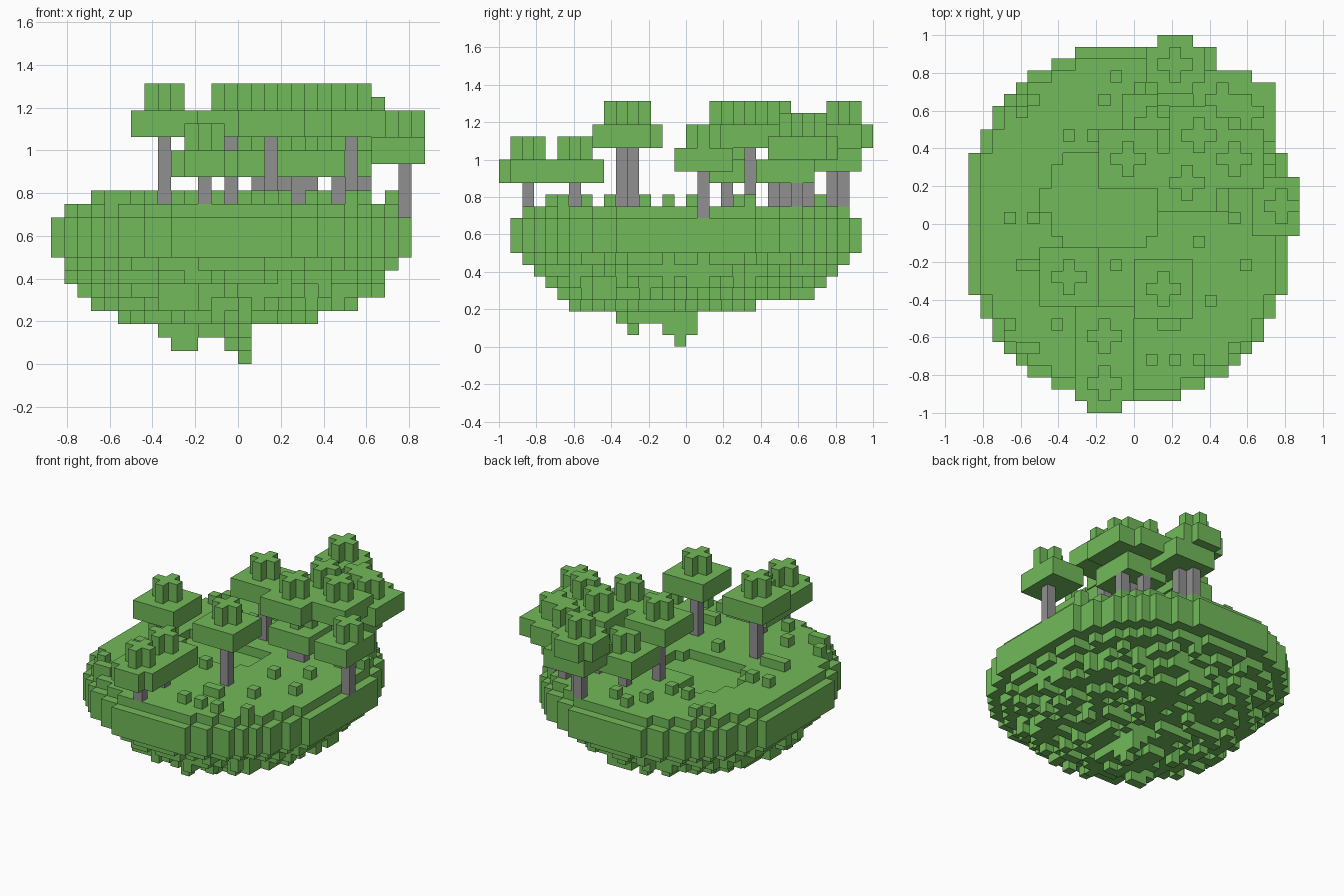
import bpy
import bmesh
import math
import random
from mathutils import Vector

random.seed(4)
UNIT = 1 / 16

cube = bpy.data.objects.get("Cube")
if cube:
    bpy.data.objects.remove(cube, do_unlink=True)


def make_material(name, colour):
    mat = bpy.data.materials.new(name)
    mat.use_nodes = True
    mat.diffuse_color = colour
    mat.node_tree.nodes["Principled BSDF"].inputs["Base Color"].default_value = colour
    return mat


def build_blocks(name, cells, material):
    """Skin a set of grid cells with only its outer faces."""
    bm = bmesh.new()
    for cell in cells:
        for axis in range(3):
            for sign in (-1, 1):
                step = [0, 0, 0]
                step[axis] = sign
                if tuple(c + s for c, s in zip(cell, step)) in cells:
                    continue
                normal = Vector(step)
                u = Vector((0, 0, 0))
                u[(axis + 1) % 3] = 1
                v = normal.cross(u)
                centre = Vector(cell) + Vector((.5, .5, .5)) + normal / 2
                ring = [centre + (u * a + v * b) / 2
                        for a, b in ((-1, -1), (1, -1), (1, 1), (-1, 1))]
                bm.faces.new([bm.verts.new(p * UNIT) for p in ring])
    bmesh.ops.remove_doubles(bm, verts=bm.verts[:], dist=UNIT / 100)
    bmesh.ops.dissolve_limit(bm, angle_limit=math.radians(1),
                             verts=bm.verts[:], edges=bm.edges[:])
    mesh = bpy.data.meshes.new(name)
    bm.to_mesh(mesh)
    bm.free()
    mesh.materials.append(material)
    obj = bpy.data.objects.new(name, mesh)
    bpy.context.collection.objects.link(obj)
    return obj


green = make_material("leaf green", (.168, .49, .103, 1))
grey = make_material("trunk grey", (.28, .28, .28, 1))


# Floating island: oval rim, inset top layer, ragged bowl underneath
def radius_squared(i, j):
    return ((i + 1) / 14) ** 2 + ((j + .5) / 15.2) ** 2


footprint = {(i, j) for i in range(-14, 13) for j in range(-15, 15)
             if radius_squared(i, j) < 1.01}
SIDES = ((1, 0), (-1, 0), (0, 1), (0, -1))
inner = {(i, j) for i, j in footprint
         if all((i + a, j + b) in footprint for a, b in SIDES)}

island = set()
for i, j in sorted(footprint):
    r2 = radius_squared(i, j)
    depth = max(4.4, 1.4 + 7.4 * r2)
    depth -= 2 * math.exp(-((i + 3) ** 2 + (j + 3) ** 2) / 36)
    if r2 < .75:
        depth += random.choice((-.6, 0, .6))
    bottom = max(2, min(8, round(depth)))
    for k in range(bottom, 12 if (i, j) in inner else 11):
        island.add((i, j, k))

# Hanging tips below the bowl
for i, j, low in ((0, -1, 0), (-1, -1, 1), (0, 0, 1), (0, -2, 1),
                  (-4, -5, 1), (-5, -5, 1), (4, 5, 3)):
    island.update((i, j, k) for k in range(low, 6))

# Shallow hollow in the meadow, one run per row
hollow_runs = [(-6, 1), (-7, 2), (-7, 2), (-8, 2), (-8, 2), (-7, -3), (-7, -3), (-6, -3)]
for j, (start, end) in enumerate(hollow_runs, -2):
    island -= {(i, j, 11) for i in range(start, end)}
build_blocks("island", island, green)

# Little bushes standing on the grass
bush_spots = [(-11, 0), (-9, 0), (-6, 7), (-4, 7), (-2, 12), (-9, 10), (-10, 9),
              (5, -2), (9, -4), (6, -7), (1, -12), (5, -12), (8, -11), (3, -9),
              (-11, -9), (-10, -11), (-7, -9), (-9, -11), (-2, -4), (-9, -4),
              (3, -12), (8, 0), (9, 4), (-3, 10), (0, 11), (11, 5),
              (-8, -4), (-10, -4), (-5, -12), (2, -9)]
bushes = {(i, j, 12) for i, j in bush_spots if (i, j, 11) in island}
build_blocks("bushes", bushes, green)

# Trees: grid column, grid row, height of the crown's underside
trees = [(-6, -5, 17), (2, -6, 17), (-3, -14, 14), (-3, -10, 14), (12, 1, 15),
         (3, 13, 17), (4, 12, 15), (7, 10, 16), (9, 9, 16), (-1, 5, 17),
         (4, 3, 17), (8, 5, 17), (5, 7, 17), (5, 3, 14), (7, 8, 14), (1, 8, 14)]
leaves, trunks = set(), set()
for x, y, base in trees:
    rounded = abs(y) > 12
    for a in range(-2, 3):
        for b in range(-2, 3):
            corner = abs(a) == 2 and abs(b) == 2
            if x + a > 13 or (corner and rounded):
                continue
            leaves.update((x + a, y + b, base + k) for k in range(2))
            if abs(a) + abs(b) < 2:
                leaves.update((x + a, y + b, base + k) for k in (2, 3))
    trunks.update((x, y, k) for k in range(11, base))

build_blocks("tree_crowns", leaves, green)
build_blocks("tree_trunks", trunks - leaves - island, grey)
